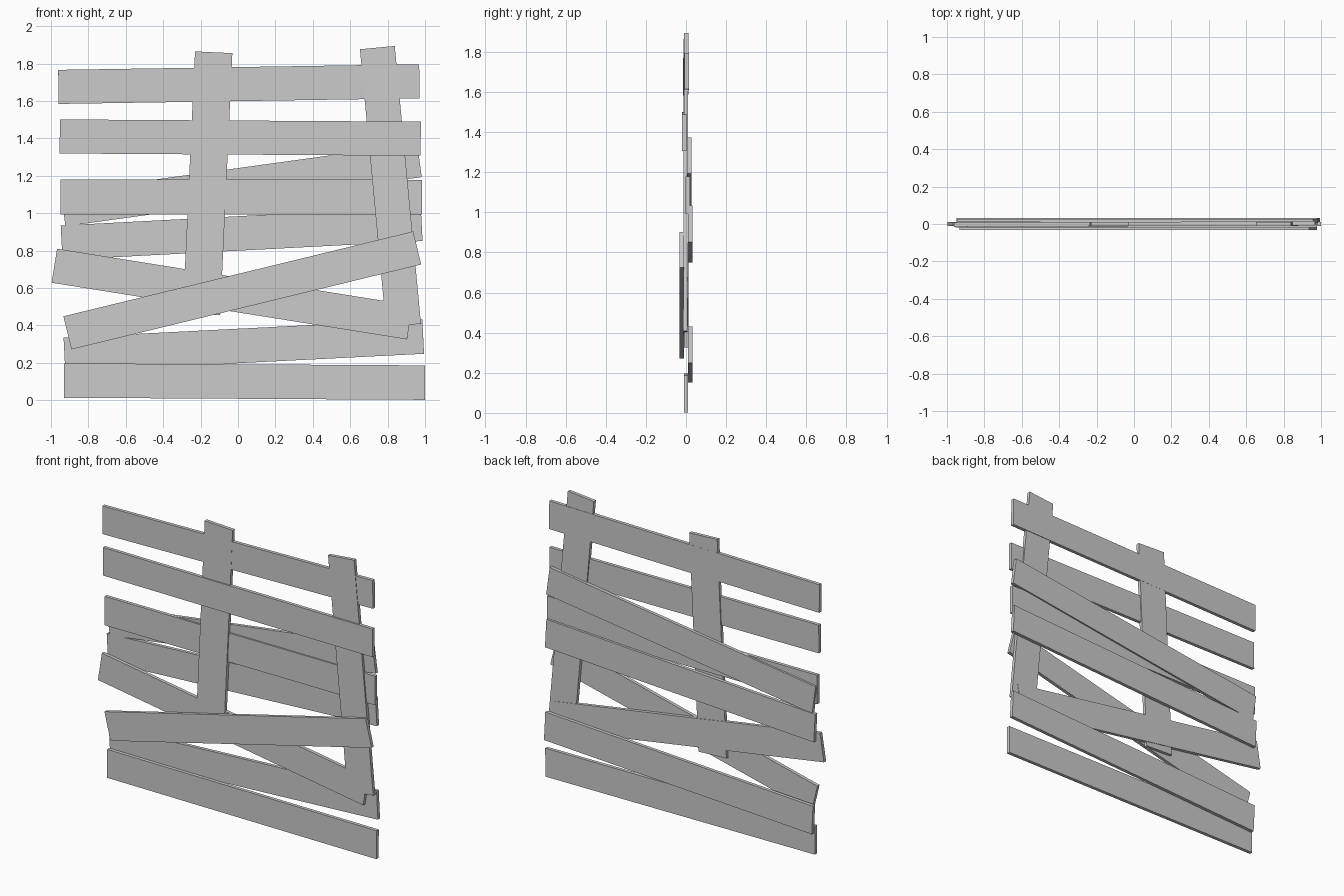
import bpy
from math import atan2, hypot
from mathutils import Matrix, Vector

if "Cube" in bpy.data.objects:
    bpy.data.objects.remove(bpy.data.objects["Cube"])

THICK = 0.022


def board(name, x0, z0, x1, z1, y0, y1, width=0.182):
    """Flat board whose centre line runs from (x0, y0, z0) to (x1, y1, z1)."""
    a, b = Vector((x0, y0, z0)), Vector((x1, y1, z1))
    along = (b - a).normalized()
    thick = Vector((0, 1, 0))
    thick = (thick - along * thick.dot(along)).normalized()
    side = along.cross(thick)
    rot = Matrix((along, thick, side)).transposed().to_4x4()
    bpy.ops.mesh.primitive_cube_add(size=1)
    ob = bpy.context.object
    ob.name = name
    size = Matrix.Diagonal(((b - a).length, THICK, width, 1))
    ob.data.transform(Matrix.Translation((a + b) / 2) @ rot @ size)
    return ob


# Two leaning posts
board("left_post", -0.13, 1.86, -0.195, 0.46, -0.001, -0.003, 0.2)
board("right_post", 0.745, 1.885, 0.885, 0.40, 0.001, -0.003, 0.187)

# Level planks
board("top_plank", -0.96, 1.675, 0.97, 1.705, -0.004, 0.004)
board("upper_plank", -0.953, 1.41, 0.977, 1.398, -0.008, -0.009)
board("middle_plank", -0.95, 1.087, 0.983, 1.085, 0.004, 0.008, 0.187)
board("bottom_plank", -0.93, 0.105, 1.0, 0.094, 0.0, 0.0, 0.184)

# Slanted planks nailed on the back
board("back_upper_plank", -0.935, 1.02, 0.97, 1.283, 0.017, 0.016)
board("back_middle_plank", -0.943, 0.842, 0.982, 0.943, 0.022, 0.022, 0.184)
board("back_lower_plank", -0.928, 0.243, 0.99, 0.34, 0.022, 0.021, 0.184)

# Loose crossing planks
board("falling_brace", -0.982, 0.719, 0.918, 0.416, 0.001, 0.0, 0.184)
board("front_brace", -0.912, 0.36, 0.958, 0.814, -0.022, -0.022, 0.182)
